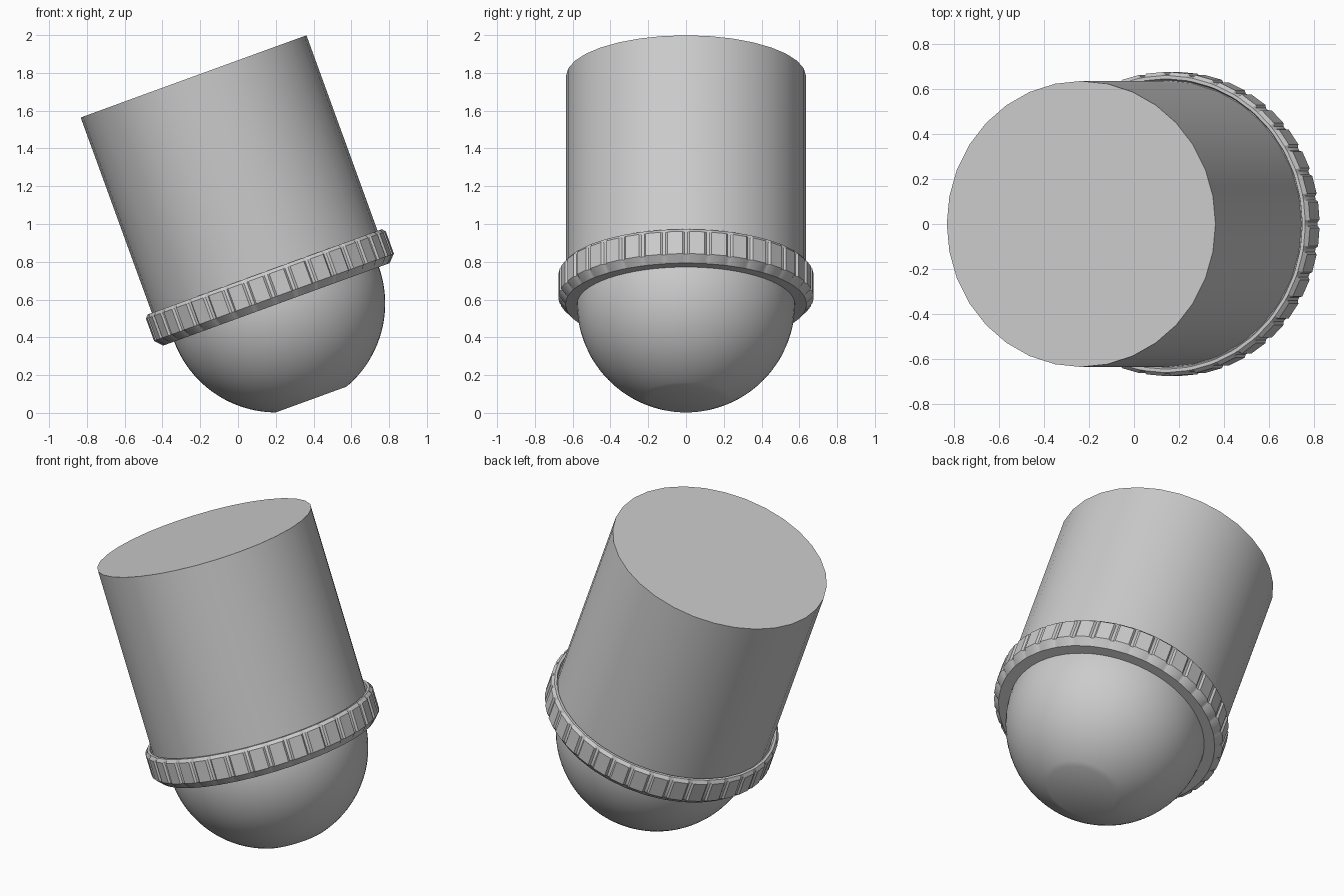
import bpy, bmesh, math
from mathutils import Matrix

cube = bpy.data.objects.get("Cube")
if cube:
    bpy.data.objects.remove(cube)

# Single grey material
grey = bpy.data.materials.new("plain_grey")
grey.use_nodes = True
colour = (0.6, 0.6, 0.6, 1)
grey.diffuse_color = colour
grey.node_tree.nodes["Principled BSDF"].inputs["Base Color"].default_value = colour

# The whole body leans sideways around the flat underside
TILT = Matrix.Translation((0.387, 0, 0.072)) @ Matrix.Rotation(math.radians(-20), 4, "Y")


def lathe(name, profile, angles, closed=False, dips=None, smooth=30):
    """Revolve (radius, height) points; dips lowers chosen radii at each angle."""
    bm = bmesh.new()
    rings = []
    for r, z in profile:
        ring = []
        for i, a in enumerate(angles):
            rr = r - dips[i] if dips and r > 0.665 else r
            ring.append(bm.verts.new((rr * math.cos(a), rr * math.sin(a), z)))
        rings.append(ring)
    n = len(angles)
    pairs = list(zip(rings, rings[1:]))
    if closed:
        pairs.append((rings[-1], rings[0]))
    else:
        bm.faces.new(rings[0])
        bm.faces.new(rings[-1])
    for low, high in pairs:
        for i in range(n):
            j = (i + 1) % n
            bm.faces.new((low[i], low[j], high[j], high[i]))
    bmesh.ops.recalc_face_normals(bm, faces=bm.faces)
    mesh = bpy.data.meshes.new(name)
    bm.to_mesh(mesh)
    bm.free()
    mesh.materials.append(grey)
    obj = bpy.data.objects.new(name, mesh)
    bpy.context.collection.objects.link(obj)
    obj.matrix_world = TILT
    bpy.ops.object.select_all(action="DESELECT")
    obj.select_set(True)
    bpy.context.view_layer.objects.active = obj
    bpy.ops.object.shade_smooth_by_angle(angle=math.radians(smooth))
    return obj


def circle(n):
    return [2 * math.pi * i / n for i in range(n)]


# Straight cylindrical body
lathe("body_cylinder", [(0.636, 0.6), (0.636, 1.819)], circle(32))

# Round dome with its tip cut flat
R, CENTRE = 0.577, 0.54
start = math.asin(0.2 / R)
steps = 20
dome = []
for k in range(steps + 1):
    a = start + (math.pi / 2 - start) * k / steps
    dome.append((R * math.sin(a), CENTRE - R * math.cos(a)))
dome.append((R, 0.62))
lathe("dome", dome, circle(64))

# Collar with narrow grip grooves
angles, dips = [], []
for k in range(36):
    for offset, dip in ((-1.6, 0), (-0.7, 0.01), (0.7, 0.01), (1.6, 0)):
        angles.append(math.radians(10 * k + offset))
        dips.append(dip)
collar = [(0.56, 0.535), (0.638, 0.535), (0.676, 0.575), (0.676, 0.7),
          (0.66, 0.718), (0.645, 0.718), (0.638, 0.7), (0.56, 0.7)]
lathe("grip_collar", collar, angles, closed=True, dips=dips, smooth=25)
